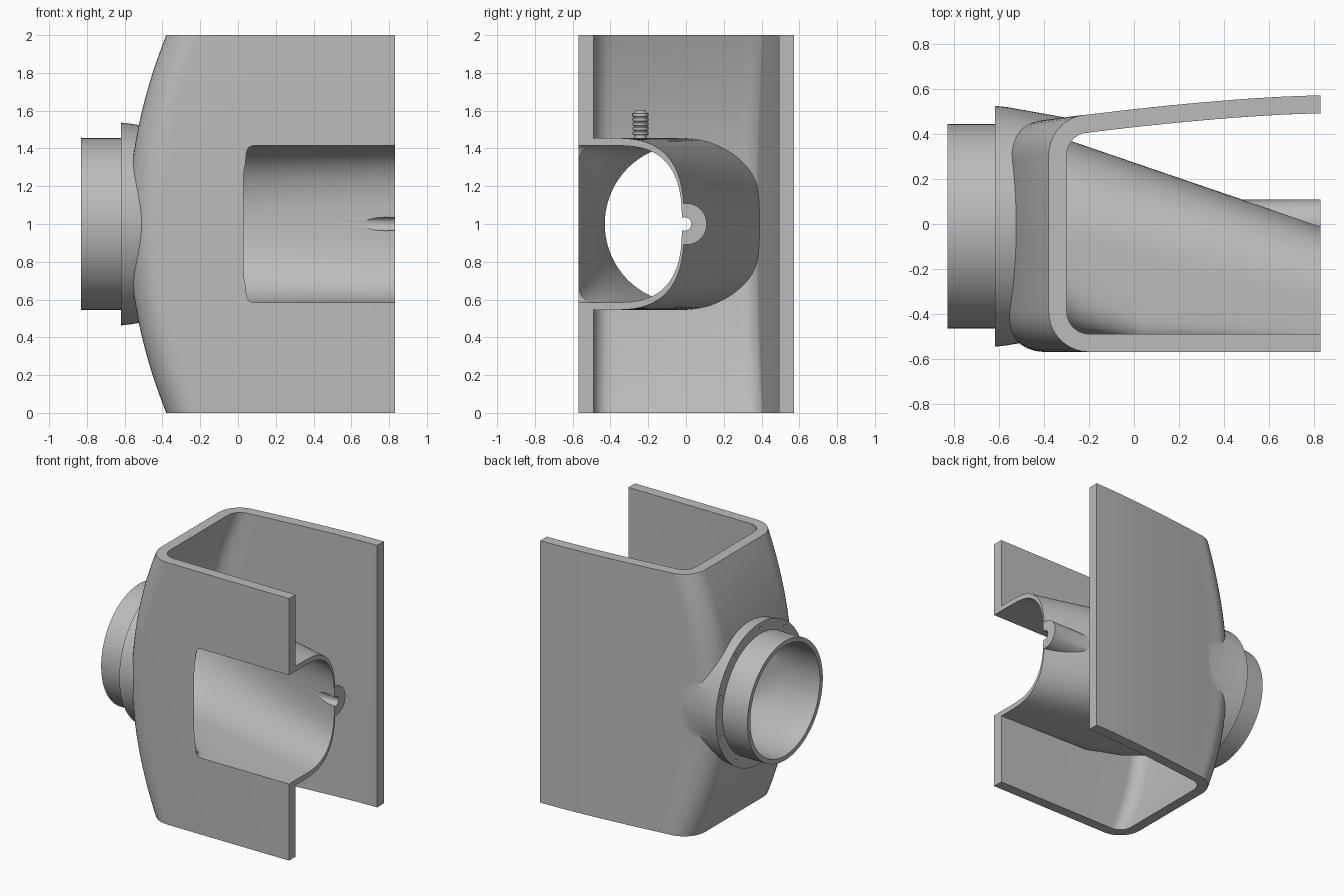
import bpy, bmesh, math
from mathutils import Vector

if "Cube" in bpy.data.objects:
    bpy.data.objects.remove(bpy.data.objects["Cube"], do_unlink=True)

grey = bpy.data.materials.new("plain grey")
grey.use_nodes = True
grey.diffuse_color = (0.5, 0.5, 0.5, 1)
grey.node_tree.nodes["Principled BSDF"].inputs["Base Color"].default_value = (0.5, 0.5, 0.5, 1)

MID = 1.0          # height of the duct axis
PIPE_Y = -0.01     # depth of the pipe axis
END = 0.83         # open end of the housing


def loft(name, rings):
    """Solid skinned through equal-length rings of points, capped at both ends."""
    bm = bmesh.new()
    vs = [[bm.verts.new(p) for p in ring] for ring in rings]
    n = len(vs[0])
    for a, b in zip(vs, vs[1:]):
        for i in range(n):
            j = (i + 1) % n
            bm.faces.new((a[i], a[j], b[j], b[i]))
    bm.faces.new(vs[0])
    bm.faces.new(vs[-1])
    bmesh.ops.recalc_face_normals(bm, faces=bm.faces)
    mesh = bpy.data.meshes.new(name)
    bm.to_mesh(mesh)
    bm.free()
    mesh.materials.append(grey)
    obj = bpy.data.objects.new(name, mesh)
    bpy.context.collection.objects.link(obj)
    return obj


def turned(name, stations, y, z, n=64):
    """Round part along x from (x, radius) stations."""
    return loft(name, [[(x, y + r * math.cos(math.tau * i / n), z + r * math.sin(math.tau * i / n))
                        for i in range(n)] for x, r in stations])


def combine(target, tool, operation):
    mod = target.modifiers.new(operation, "BOOLEAN")
    mod.operation, mod.object, mod.solver = operation, tool, "EXACT"
    bpy.context.view_layer.objects.active = target
    bpy.ops.object.modifier_apply(modifier=mod.name)
    bpy.data.objects.remove(tool, do_unlink=True)


def lerp(a, b, t):
    return a + (b - a) * max(0.0, min(1.0, t))


# Housing: C-shaped plan whose closed side bulges at mid height
def back_y(x):
    return 0.573 - 0.085 * (max(0.0, END - x) / 1.03) ** 1.5


def plan(z, wall, end):
    left = -0.38 - 0.2 * (1 - (z - MID) ** 2) + wall
    r = 0.18 - wall
    front = -0.57 + wall
    cx = left + r
    pts = [(end, front)]
    for i in range(11):
        a = math.pi / 2 * i / 10
        pts.append((cx - r * math.sin(a), front + r - r * math.cos(a)))
    top = back_y(cx) - wall
    for i in range(11):
        a = math.pi / 2 * i / 10
        pts.append((cx - r * math.cos(a), top - r + r * math.sin(a)))
    for i in range(1, 13):
        x = lerp(cx, end, i / 12)
        pts.append((x, back_y(x) - wall))
    return [Vector((x, y, z)) for x, y in pts]


LEVELS = 28
housing = loft("housing", [plan(2 * i / LEVELS, 0, END) for i in range(LEVELS + 1)])

# Flange that tapers into the bulge
flange = turned("flange", [(-0.62, 0.537), (-0.56, 0.53), (-0.28, 0.48)], PIPE_Y, MID, 96)
combine(housing, flange, "UNION")

cavity = loft("cavity", [plan(-0.1 + 2.2 * i / LEVELS, 0.08, 1.0) for i in range(LEVELS + 1)])
combine(housing, cavity, "DIFFERENCE")


# Duct: round pipe morphing to a U that opens through the front wall
def section(x, radius, half_height, rear, front, square):
    t = (x + 0.5) / (END + 0.5)
    yc = lerp(PIPE_Y, -0.4, t)
    h = lerp(radius, half_height, t)
    back = lerp(PIPE_Y + radius, rear, t) - yc
    ring, n = [], 96
    for i in range(n):
        a = math.tau * (i + 0.5) / n
        c, s = math.cos(a), math.sin(a)
        power = 2 / (lerp(2, 2.8, t) if c > 0 else square)
        reach = back if c > 0 else yc - front
        ring.append((x, yc + math.copysign(abs(c) ** power, c) * reach,
                     MID + math.copysign(abs(s) ** power, s) * h))
    return ring


def duct(name, radius, half_height, rear, stops):
    return loft(name, [section(x, radius, half_height, rear, front, square)
                       for x, front, square in stops])


outer = duct("duct_outer", 0.455, 0.455, -0.01,
             [(-0.83, -0.465, 2), (-0.5, -0.465, 2), (-0.23, -0.5, 5),
              (0.04, -0.53, 10), (0.4, -0.53, 10), (END, -0.53, 10)])
combine(housing, outer, "UNION")

# Boss on the back of the duct
boss = turned("boss", [(0.3, 0.11), (END, 0.11)], 0, MID, 48)
combine(housing, boss, "UNION")

bore = duct("bore", 0.42, 0.415, -0.042,
            [(-0.9, -0.43, 2), (-0.5, -0.43, 2), (-0.23, -0.5, 5),
             (0.04, -0.573, 10), (0.1, -0.75, 10), (0.4, -0.75, 10), (0.9, -0.75, 10)])
combine(housing, bore, "DIFFERENCE")

boss_hole = turned("boss_hole", [(0.5, 0.036), (0.9, 0.036)], -0.008, MID, 32)
combine(housing, boss_hole, "DIFFERENCE")

# Small fixing holes around the flange face
for k in range(10):
    a = math.tau * (k + 0.5) / 10
    hole = turned("fixing_hole", [(-0.7, 0.011), (-0.59, 0.011)],
                  PIPE_Y + 0.497 * math.cos(a), MID + 0.497 * math.sin(a), 12)
    combine(housing, hole, "DIFFERENCE")

# Ribbed nipple standing on the duct inside the housing
profile = [(1.4, 0.036)]
for k in range(5):
    z = 1.47 + 0.024 * k
    profile += [(z, 0.034), (z + 0.004, 0.042), (z + 0.018, 0.042), (z + 0.022, 0.034)]
profile += [(1.6, 0.024), (1.6, 0.014), (1.56, 0.014)]
nipple = loft("hose_nipple", [[(-0.405 + r * math.cos(math.tau * i / 24),
                               -0.24 + r * math.sin(math.tau * i / 24), z)
                              for i in range(24)] for z, r in profile])

for obj in (housing, nipple):
    bpy.ops.object.select_all(action="DESELECT")
    obj.select_set(True)
    bpy.context.view_layer.objects.active = obj
    bpy.ops.object.shade_smooth_by_angle(angle=math.radians(30))
